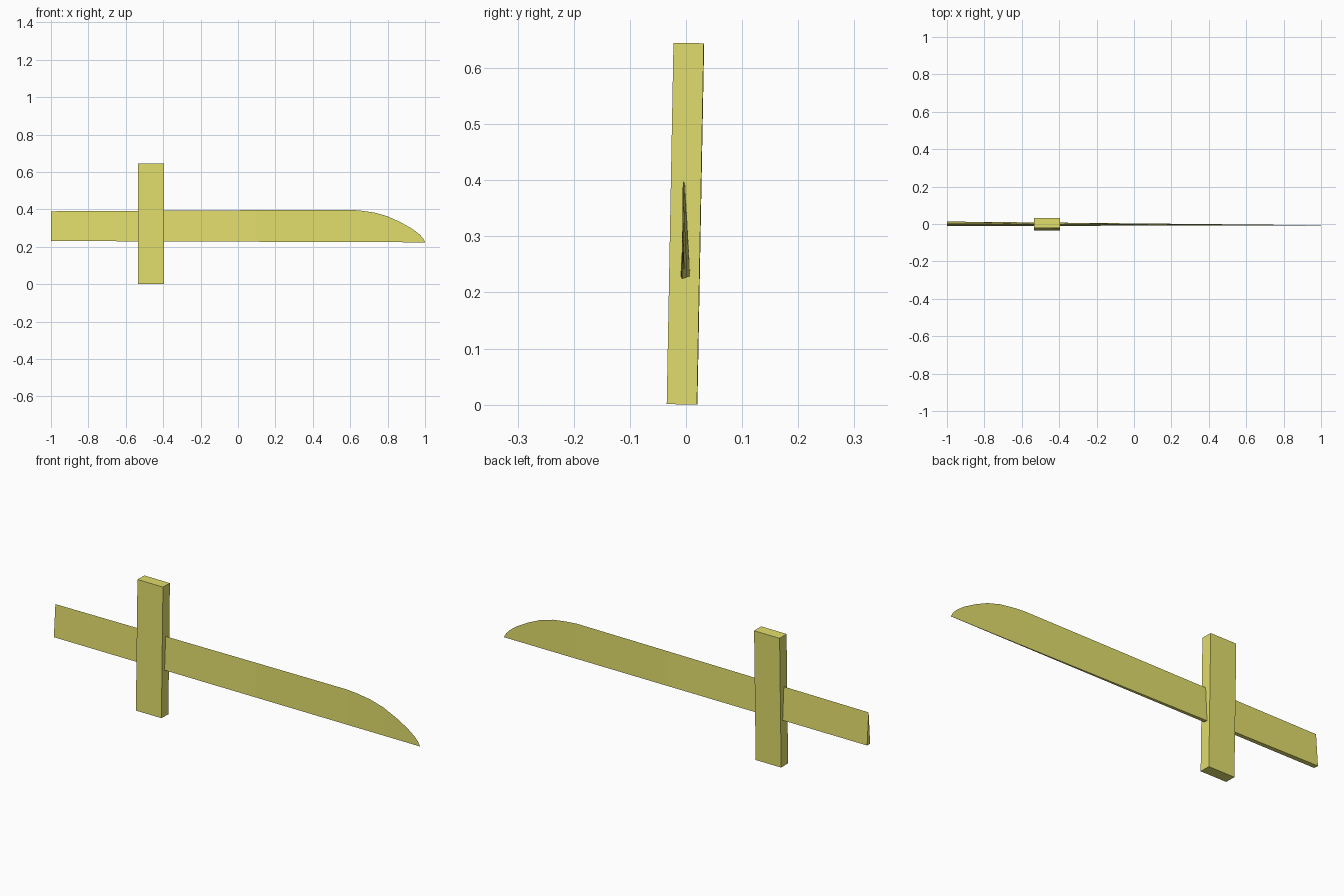
import bpy, bmesh
from mathutils import Matrix

if "Cube" in bpy.data.objects:
    bpy.data.objects.remove(bpy.data.objects["Cube"])

mat = bpy.data.materials.new("yellow")
mat.diffuse_color = (0.75, 0.72, 0.15, 1)
mat.use_nodes = True
mat.node_tree.nodes["Principled BSDF"].inputs["Base Color"].default_value = mat.diffuse_color


def finish(name, bm):
    bmesh.ops.recalc_face_normals(bm, faces=bm.faces)
    mesh = bpy.data.meshes.new(name)
    bm.to_mesh(mesh)
    bm.free()
    mesh.materials.append(mat)
    obj = bpy.data.objects.new(name, mesh)
    bpy.context.collection.objects.link(obj)
    return obj


# Blade and grip: one long wedge, thick below, thin above, narrowing to the tip
stations = [(-1, 0.39), (-0.46, 0.393), (0.1, 0.396), (0.60, 0.398), (0.66, 0.393),
            (0.73, 0.383), (0.80, 0.363), (0.87, 0.331), (0.93, 0.297),
            (0.97, 0.267), (0.99, 0.245), (1.0, 0.226)]
bm = bmesh.new()
rings = []
for x, top in stations:
    t = (x + 1) / 2
    bottom = 0.231 - 0.007 * t
    front = -0.011 + 0.004 * t
    back = 0.013 - 0.0195 * t
    edge = 0.001 - 0.008 * t
    rings.append([bm.verts.new(p) for p in
                  ((x, front, bottom), (x, back, bottom), (x, edge, top))])
for a, b in zip(rings, rings[1:]):
    for i in range(3):
        j = (i + 1) % 3
        bm.faces.new((a[i], a[j], b[j], b[i]))
bm.faces.new(rings[0])
bm.faces.new(rings[-1])
finish("blade", bm)

# Crossguard: plain upright block, leaning very slightly
bm = bmesh.new()
bmesh.ops.create_cube(bm, size=1, matrix=Matrix.Diagonal((0.14, 0.054, 0.644, 1)))
guard = finish("crossguard", bm)
guard.location = (-0.465, -0.001, 0.3225)
guard.rotation_euler = (-0.0187, 0, -0.005)
